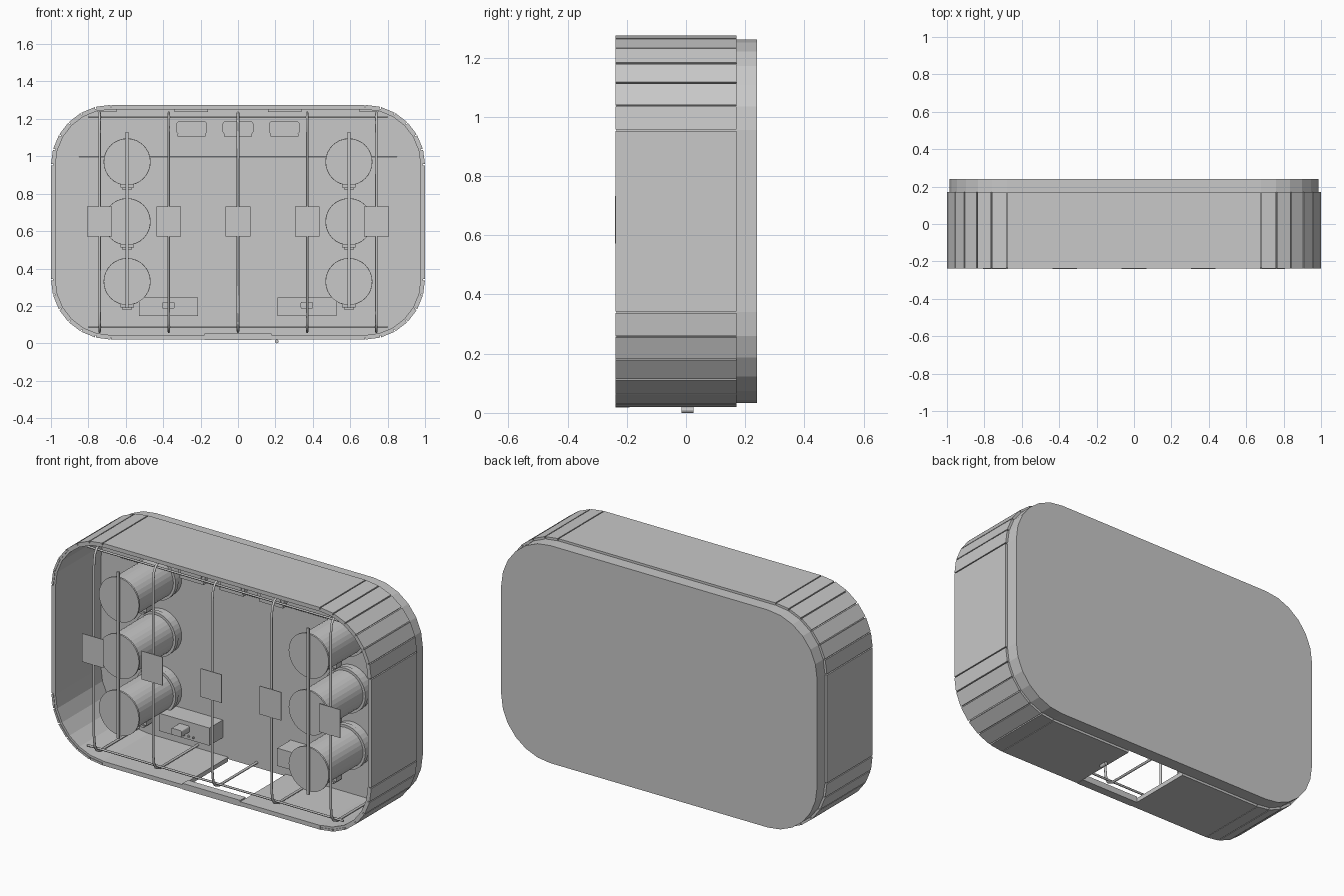
import bpy, bmesh, math
from mathutils import Matrix, Vector

if "Cube" in bpy.data.objects:
    bpy.data.objects.remove(bpy.data.objects["Cube"])

grey = bpy.data.materials.new("plain grey")
grey.diffuse_color = (0.58, 0.58, 0.58, 1)
grey.use_nodes = True
grey.node_tree.nodes["Principled BSDF"].inputs["Base Color"].default_value = grey.diffuse_color
CZ = 0.6475  # height of the case centre


def finish(name, bm):
    bmesh.ops.recalc_face_normals(bm, faces=bm.faces)
    me = bpy.data.meshes.new(name)
    bm.to_mesh(me)
    bm.free()
    me.materials.append(grey)
    ob = bpy.data.objects.new(name, me)
    bpy.context.collection.objects.link(ob)
    return ob


def box(name, x0, x1, y0, y1, z0, z1, bevel=0):
    bm = bmesh.new()
    bmesh.ops.create_cube(bm, size=1)
    for v in bm.verts:
        v.co = Vector(((x0, x1)[v.co.x > 0], (y0, y1)[v.co.y > 0], (z0, z1)[v.co.z > 0]))
    if bevel:
        edges = [e for e in bm.edges if abs(e.verts[0].co.y - e.verts[1].co.y) > 1e-5]
        bmesh.ops.bevel(bm, geom=edges, offset=bevel, segments=3, profile=0.5, affect='EDGES')
    return finish(name, bm)


def drum(name, x, z, stages, sides=32):
    """Stacked cylinders along y; stages are (radius, y0, y1)."""
    bm = bmesh.new()
    for r, y0, y1 in stages:
        m = Matrix.Translation((x, (y0 + y1) / 2, z)) @ Matrix.Rotation(math.pi / 2, 4, 'X')
        bmesh.ops.create_cone(bm, cap_ends=True, segments=sides, radius1=r, radius2=r,
                              depth=y1 - y0, matrix=m)
    return finish(name, bm)


def rod(name, pts, r=0.007):
    cu = bpy.data.curves.new(name, 'CURVE')
    cu.dimensions = '3D'
    cu.bevel_depth = r
    cu.bevel_resolution = 1
    cu.use_fill_caps = True
    sp = cu.splines.new('POLY')
    sp.points.add(len(pts) - 1)
    for p, co in zip(sp.points, pts):
        p.co = (*co, 1)
    cu.materials.append(grey)
    ob = bpy.data.objects.new(name, cu)
    bpy.context.collection.objects.link(ob)
    return ob


def outline(inset):
    """Rounded rectangle with six facets per corner, as (x, z) pairs."""
    pts, r = [], 0.32 - inset
    for k, (sx, sz) in enumerate([(1, 1), (-1, 1), (-1, -1), (1, -1)]):
        for i in range(7):
            a = math.radians(90 * k + 15 * i)
            pts.append((sx * 0.68 + r * math.cos(a), CZ + sz * 0.3075 + r * math.sin(a)))
    return pts


def panels(name, inset0, inset1, y0, y1, gap):
    """One slab per outline side, except the bottom, separated by small gaps."""
    bm = bmesh.new()
    out, inn = outline(inset0), outline(inset1)
    for i in range(28):
        if i == 20:
            continue
        j = (i + 1) % 28
        d = (Vector(out[j]) - Vector(out[i])).normalized() * gap
        quad = [Vector(out[i]) + d, Vector(out[j]) - d, Vector(inn[j]) - d, Vector(inn[i]) + d]
        f = [bm.verts.new((p.x, y0, p.y)) for p in quad]
        b = [bm.verts.new((p.x, y1, p.y)) for p in quad]
        bm.faces.new(f)
        bm.faces.new(b[::-1])
        for k in range(4):
            bm.faces.new((f[k], b[k], b[(k + 1) % 4], f[(k + 1) % 4]))
    return finish(name, bm)


# Case walls: outer panels with seams over a continuous liner
panels("outer_wall_panels", 0, 0.012, -0.238, 0.17, 0.003)
panels("wall_liner", 0.012, 0.024, -0.235, 0.17, 0)

# Floor around the access opening
box("floor_left", -0.68, -0.18, -0.238, 0.17, 0.02, 0.044)
box("floor_right", 0.18, 0.68, -0.238, 0.17, 0.02, 0.044)
box("floor_front_lip", -0.18, 0.18, -0.238, -0.19, 0.018, 0.052)
drum("floor_latch", 0.207, 0.01, [(0.01, -0.015, 0.025)], 12)

# Back cap: slightly smaller rounded slab
bm = bmesh.new()
rings = [[bm.verts.new((x, y, z)) for x, z in outline(0.013)] for y in (0.17, 0.24)]
for ring in rings:
    bm.faces.new(ring)
for i in range(28):
    j = (i + 1) % 28
    bm.faces.new((rings[0][i], rings[0][j], rings[1][j], rings[1][i]))
finish("back_cap", bm)

# Two columns of canisters with feet and a retaining bar
for x in (-0.593, 0.593):
    for z in (0.97, 0.65, 0.33):
        drum("canister", x, z, [(0.125, -0.216, -0.206), (0.112, -0.206, 0.11),
                                (0.126, 0.11, 0.135), (0.122, 0.135, 0.17)])
        box("canister_foot", x - 0.036, x + 0.036, -0.02, 0.03, z - 0.138, z - 0.108)
        box("canister_foot_pad", x - 0.026, x + 0.026, -0.03, 0.04, z - 0.148, z - 0.136)
    box("canister_bar", x - 0.008, x + 0.008, -0.226, -0.216, 0.19, 1.13)

# Front hoops that bend back along ceiling and floor, with square plates
for x in (-0.74, -0.37, 0, 0.37, 0.74):
    half = [(0.17, 0.585), (-0.17, 0.585), (-0.205, 0.57), (-0.222, 0.54), (-0.229, 0.48)]
    path = [(x, y, CZ + h) for y, h in half] + [(x, y, CZ - h) for y, h in half[::-1]]
    rod("front_hoop", path)
    box("hoop_plate", x - 0.066, x + 0.066, -0.24, -0.236, 0.572, 0.732)

# Tie bars across the hoops and a thin rail on the back wall
for z in (1.21, 0.087):
    rod("tie_bar", [(-0.8, -0.2, z), (0.8, -0.2, z)], 0.006)
rod("back_rail", [(-0.85, 0.169, 0.995), (0.85, 0.169, 0.995)], 0.003)

# Control boxes low on the back wall, each with a knob and studs
for x in (-0.372, 0.368):
    box("control_box", x - 0.158, x + 0.158, 0.05, 0.17, 0.145, 0.245)
    box("control_knob", x - 0.033, x + 0.033, -0.02, 0.05, 0.185, 0.222, 0.008)
    for i in (-2, -1, 0, 1, 2):
        drum("control_stud", x + i * 0.03, 0.165, [(0.006, 0.042, 0.05)], 8)

# Lamp frames hanging below the ceiling
for x in (-0.248, 0, 0.248):
    box("lamp_body", x - 0.083, x + 0.083, -0.06, -0.03, 1.118, 1.187, 0.018)
    box("lamp_face", x - 0.064, x + 0.064, -0.066, -0.06, 1.132, 1.173, 0.012)
    box("lamp_sill", x - 0.075, x + 0.075, -0.06, -0.03, 1.106, 1.118)

# Ceiling strips
for x, w in ((-0.7, 0.05), (-0.25, 0.09), (0.25, 0.09), (0.7, 0.05)):
    box("ceiling_strip", x - w, x + w, -0.02, 0.06, 1.236, 1.253)
